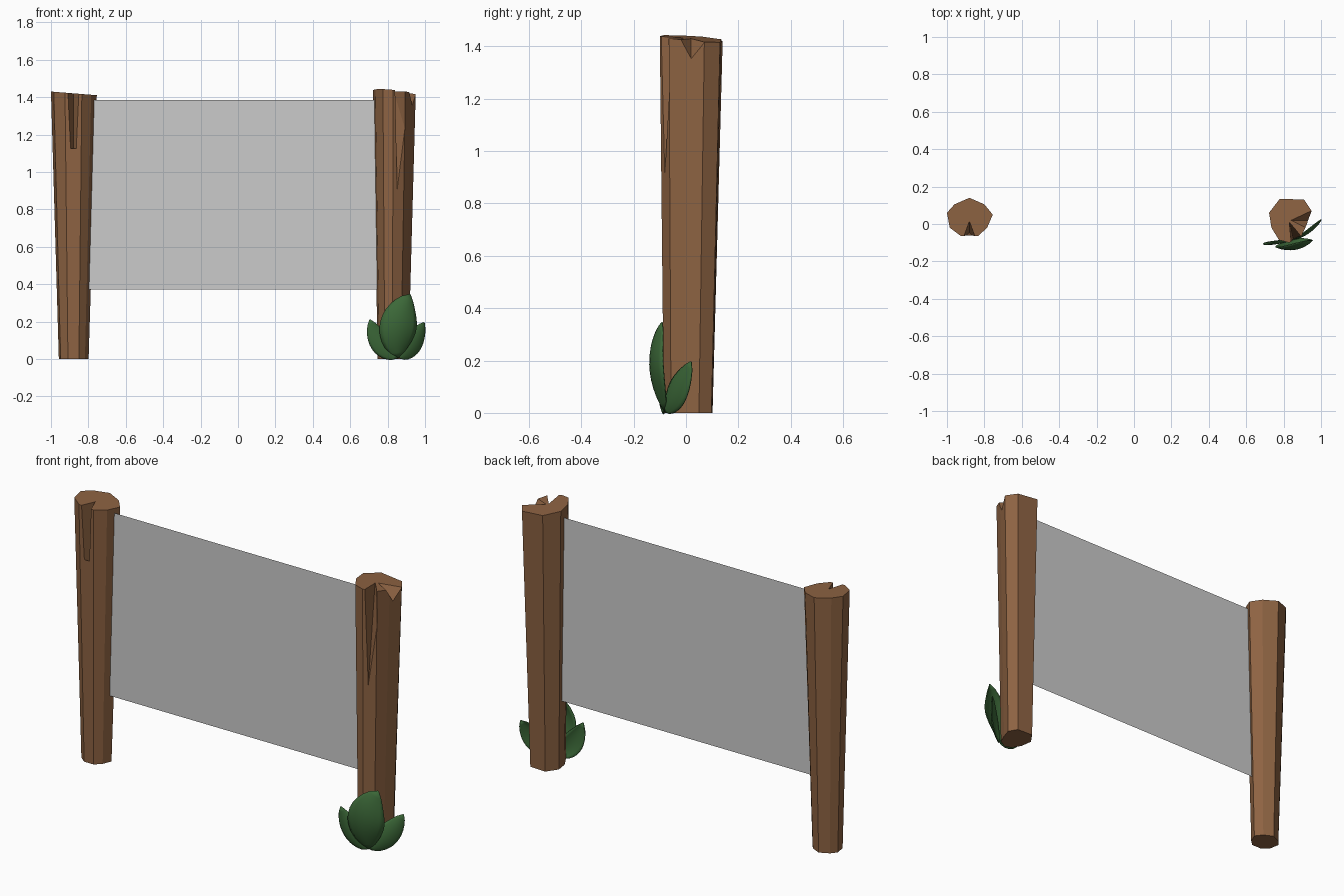
import bpy, bmesh, math
from mathutils import Vector

if "Cube" in bpy.data.objects:
    bpy.data.objects.remove(bpy.data.objects["Cube"])


def material(name, rgb):
    m = bpy.data.materials.new(name)
    m.diffuse_color = (*rgb, 1)
    m.use_nodes = True
    m.node_tree.nodes["Principled BSDF"].inputs["Base Color"].default_value = m.diffuse_color
    return m


WOOD = material("wood", (0.27, 0.125, 0.055))
LEAF = material("leaf_green", (0.045, 0.14, 0.04))


def finish(name, bm, mat=None):
    bmesh.ops.recalc_face_normals(bm, faces=bm.faces)
    me = bpy.data.meshes.new(name)
    bm.to_mesh(me)
    bm.free()
    ob = bpy.data.objects.new(name, me)
    bpy.context.collection.objects.link(ob)
    if mat:
        me.materials.append(mat)
    return ob


def activate(ob):
    bpy.ops.object.select_all(action='DESELECT')
    ob.select_set(True)
    bpy.context.view_layer.objects.active = ob


def post(name, ring, top_c, bot_c, scale, z, slope, cuts):
    # tapered faceted log with a slanted top
    bm = bmesh.new()
    low, high = [], []
    for x, y in ring:
        dx, dy = x - top_c[0], y - top_c[1]
        low.append(bm.verts.new((bot_c[0] + dx * scale[0], bot_c[1] + dy * scale[1], 0)))
        high.append(bm.verts.new((x, y, z + dx * slope[0] + dy * slope[1])))
    n = len(ring)
    for i in range(n):
        j = (i + 1) % n
        bm.faces.new((low[i], low[j], high[j], high[i]))
    bm.faces.new(high)
    bm.faces.new(low)
    ob = finish(name, bm, WOOD)
    # splits cut by convex wedges
    for pts in cuts:
        cb = bmesh.new()
        for p in pts:
            cb.verts.new(p)
        bmesh.ops.convex_hull(cb, input=cb.verts)
        cutter = finish("split_cutter", cb, WOOD)
        cutter.hide_render = True
        mod = ob.modifiers.new("split", 'BOOLEAN')
        mod.operation = 'DIFFERENCE'
        mod.solver = 'EXACT'
        mod.object = cutter
        activate(ob)
        bpy.ops.object.modifier_apply(modifier=mod.name)
        bpy.data.objects.remove(cutter)
    return ob


# left post with one long front split
post("left_post",
     [(-0.88, 0.14), (-0.80, 0.105), (-0.755, 0.05), (-0.785, -0.02), (-0.835, -0.065),
      (-0.925, -0.065), (-0.985, -0.02), (-1.0, 0.06), (-0.96, 0.105)],
     (-0.88, 0.038), (-0.88, 0.03), (0.65, 0.7), 1.42, (-0.08, 0.0),
     [[(-0.88, -0.045, 0.89), (-0.88, 0.015, 1.43), (-0.88, 0.015, 1.6),
       (-0.915, -0.08, 1.43), (-0.845, -0.08, 1.43),
       (-0.915, -0.08, 1.6), (-0.845, -0.08, 1.6)]])

# right post with a front split and a V chip on its outer side
post("right_post",
     [(0.78, 0.135), (0.91, 0.13), (0.95, 0.07), (0.925, 0.0), (0.895, -0.065),
      (0.83, -0.1), (0.775, -0.085), (0.735, -0.02), (0.722, 0.06)],
     (0.835, 0.02), (0.828, 0.01), (0.72, 0.79), 1.43, (-0.09, -0.07),
     [[(0.852, -0.084, 0.89), (0.83, 0.01, 1.44), (0.83, 0.01, 1.6),
       (0.842, -0.115, 1.44), (0.902, -0.08, 1.42), (0.902, -0.075, 1.2),
       (0.842, -0.115, 1.6), (0.902, -0.08, 1.6)],
      [(0.84, 0.02, 1.43), (0.84, 0.02, 1.6), (0.97, 0.02, 1.32),
       (0.97, -0.045, 1.42), (0.97, 0.085, 1.42),
       (0.97, -0.045, 1.6), (0.97, 0.085, 1.6)]])

# flat sheet stretched between the posts
bm = bmesh.new()
bm.faces.new([bm.verts.new((x, 0.02, z)) for x, z in
              ((-0.82, 0.37), (0.79, 0.37), (0.79, 1.385), (-0.82, 1.385))])
finish("panel", bm)


def leaf(name, base, mid, tip, normal, half, cup):
    # pointed, cupped blade along a curved midrib
    base, mid, tip = Vector(base), Vector(mid), Vector(tip)
    nrm = Vector(normal).normalized()
    ctrl = 2 * mid - (base + tip) / 2
    rows, cols = 12, 8
    bm = bmesh.new()
    grid = []
    for i in range(rows + 1):
        t = i / rows
        c = base * (1 - t) ** 2 + ctrl * 2 * t * (1 - t) + tip * t * t
        tangent = (ctrl - base) * (1 - t) + (tip - ctrl) * t
        side = tangent.cross(nrm).normalized()
        w = half * max(math.sin(math.pi * t ** 0.95), 0.0) ** 0.75 + 0.002
        row = []
        for j in range(cols + 1):
            s = 2 * j / cols - 1
            row.append(bm.verts.new(c + side * w * s - nrm * cup * s * s * w / half))
        grid.append(row)
    for i in range(rows):
        for j in range(cols):
            bm.faces.new((grid[i][j], grid[i][j + 1], grid[i + 1][j + 1], grid[i + 1][j]))
    ob = finish(name, bm, LEAF)
    mod = ob.modifiers.new("thickness", 'SOLIDIFY')
    mod.thickness = 0.005
    mod.offset = 0
    activate(ob)
    bpy.ops.object.shade_smooth_by_angle(angle=math.radians(40))


# three leaves at the foot of the right post
leaf("front_leaf", (0.855, -0.08, 0.005), (0.863, -0.135, 0.18), (0.92, -0.09, 0.345),
     (0.2, -1, 0), 0.098, 0.03)
leaf("left_leaf", (0.85, -0.085, 0.005), (0.765, -0.105, 0.085), (0.705, -0.11, 0.21),
     (0.15, -1, 0), 0.055, 0.015)
leaf("right_leaf", (0.865, -0.08, 0.005), (0.942, -0.042, 0.085), (0.995, 0.02, 0.195),
     (0.57, -0.82, 0), 0.058, 0.015)
